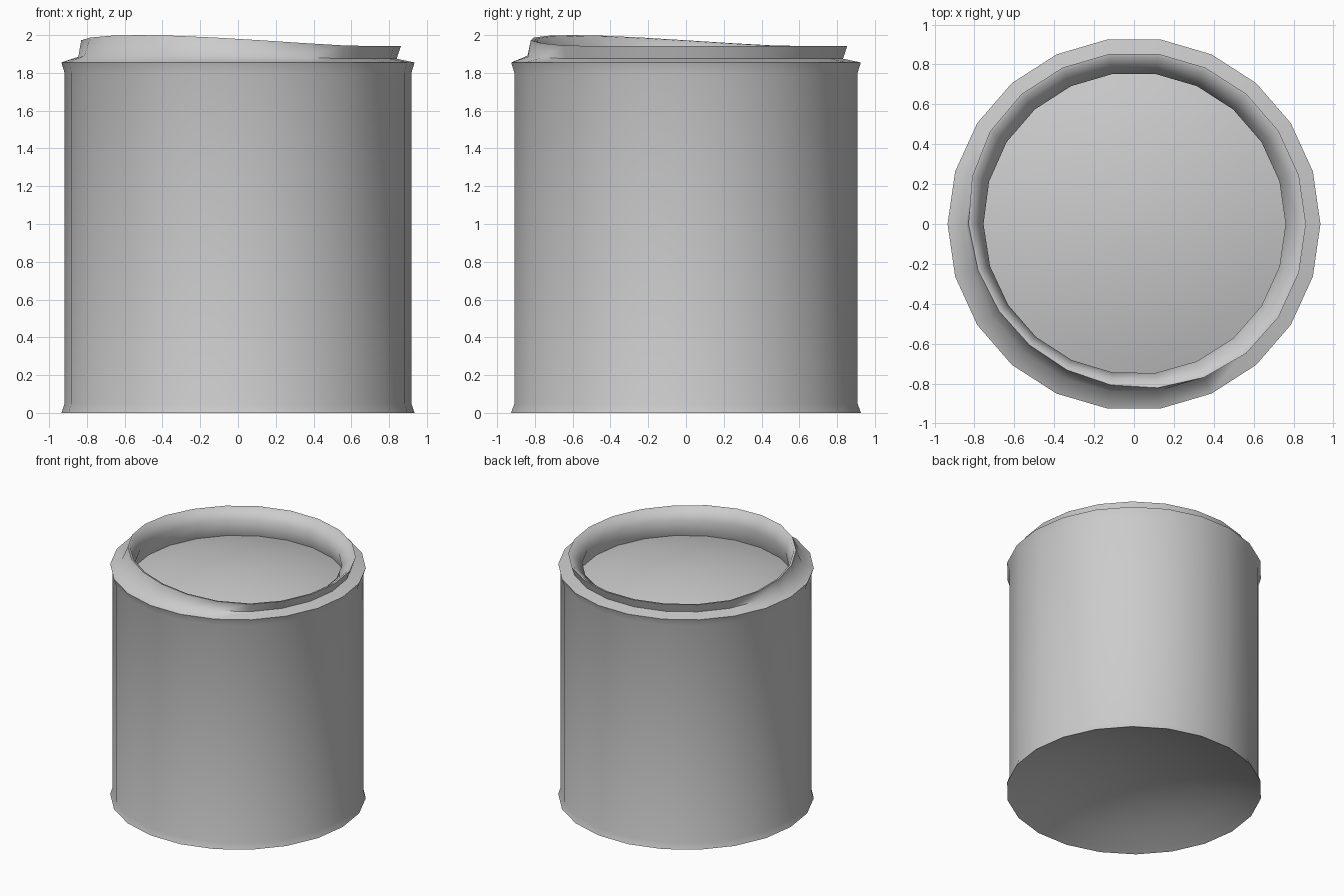
import bpy, bmesh, math

if "Cube" in bpy.data.objects:
    bpy.data.objects.remove(bpy.data.objects["Cube"])

SIDES = 22
PEAK = 14 * 2 * math.pi / SIDES   # direction of the raised, pinched part of the rim


def bump(a):
    return max(0.0, math.cos(a - PEAK)) ** 1.5


def build(name, profile, close_end=False, angle=70):
    """Lathe a profile of (radius, height, radius warp, height warp) rings."""
    bm = bmesh.new()
    rings = []
    for r, z, wr, wz in profile:
        ring = []
        for i in range(SIDES):
            a = 2 * math.pi * i / SIDES
            rr, zz = r + wr * bump(a), z + wz * bump(a)
            ring.append(bm.verts.new((rr * math.cos(a), rr * math.sin(a), zz)))
        rings.append(ring)
    for lo, hi in zip(rings, rings[1:]):
        for i in range(SIDES):
            j = (i + 1) % SIDES
            bm.faces.new((lo[i], lo[j], hi[j], hi[i]))
    if close_end:
        bm.faces.new(rings[-1])
    bm.normal_update()
    me = bpy.data.meshes.new(name)
    bm.to_mesh(me)
    bm.free()
    ob = bpy.data.objects.new(name, me)
    bpy.context.collection.objects.link(ob)
    bpy.ops.object.select_all(action='DESELECT')
    ob.select_set(True)
    bpy.context.view_layer.objects.active = ob
    bpy.ops.object.shade_smooth_by_angle(angle=math.radians(angle))
    return ob


def dome(r0, z0, height, steps=6):
    """Shallow dome profile from the edge to near the centre."""
    out = []
    for k in range(steps):
        t = 1 - k / steps
        out.append((r0 * t, z0 + height * (1 - t * t), 0, 0))
    out.append((0.04, z0 + height, 0, 0))
    return out


# Outer wall with flared foot, shoulder bead, neck and uneven rim lip
build("can_body", [
    (0.90, 0.015, 0, 0),
    (0.935, 0.0, 0, 0),
    (0.918, 0.05, 0, 0),
    (0.918, 1.80, 0, 0),
    (0.935, 1.855, 0, 0),
    (0.84, 1.875, 0.01, 0.02),
    (0.862, 1.942, -0.06, 0.058),
    (0.845, 1.940, -0.06, 0.055),
    (0.76, 1.87, -0.01, 0.01),
    (0.80, 1.73, 0, 0),
])

# Domed lid recessed below the rim
build("inner_lid", dome(0.80, 1.73, 0.12), close_end=True)

# Base pushed up into the body
build("base_dome", dome(0.90, 0.015, 0.2), close_end=True)
